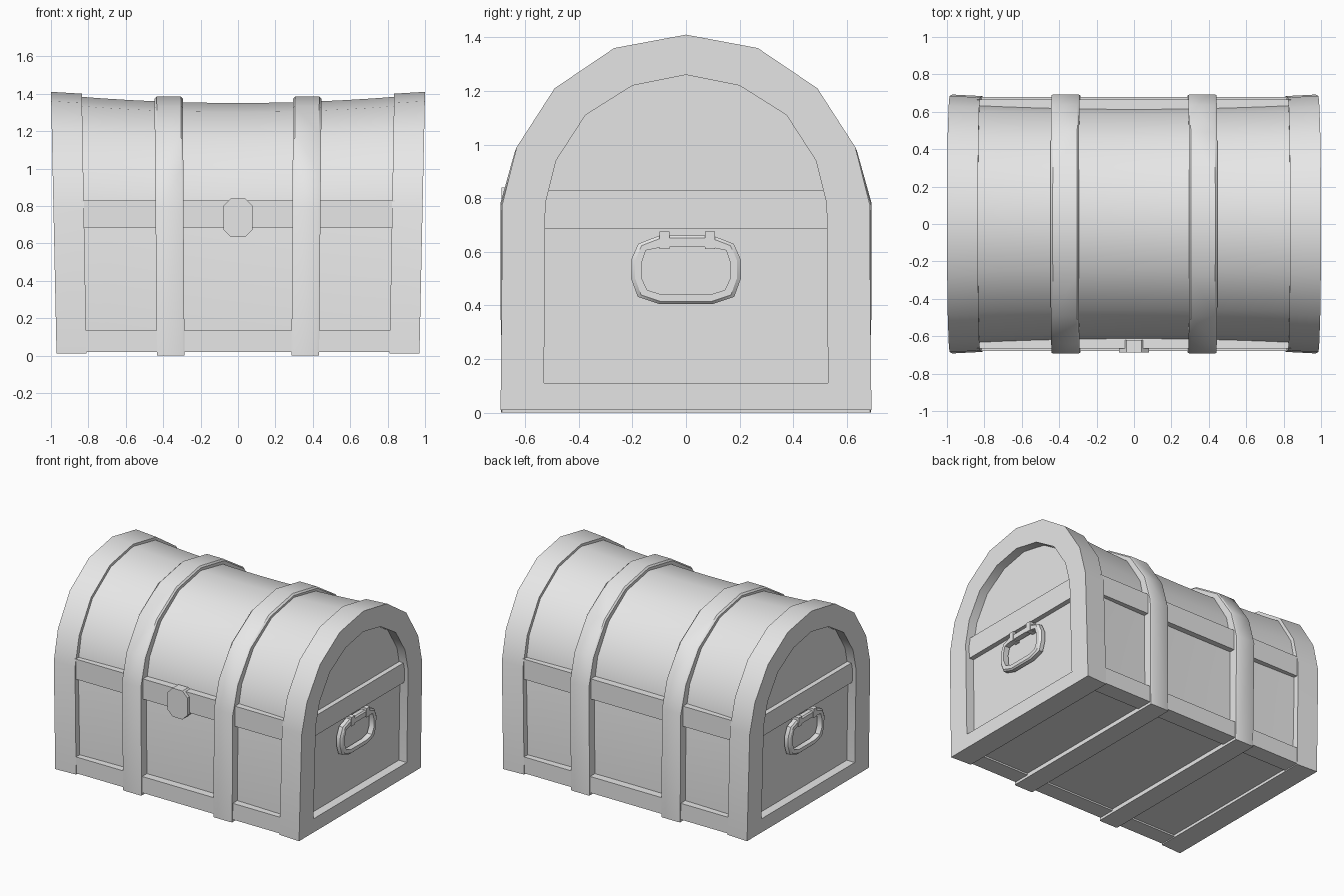
import bpy
import bmesh
import math

if "Cube" in bpy.data.objects:
    bpy.data.objects.remove(bpy.data.objects["Cube"], do_unlink=True)

# Single plain colour
grey = bpy.data.materials.new("plain_grey")
grey.use_nodes = True
grey.diffuse_color = (0.8, 0.8, 0.8, 1)
grey.node_tree.nodes["Principled BSDF"].inputs["Base Color"].default_value = (0.8, 0.8, 0.8, 1)


def lean(p):
    """Widen the chest slightly towards the top."""
    return (p[0] * (0.97 + 0.0213 * p[2]), p[1], p[2])


def loft(name, rings, cap=True):
    """Skin equal rings of points; cap the ends or close the skin on itself."""
    bm = bmesh.new()
    loops = [[bm.verts.new(lean(p)) for p in ring] for ring in rings]
    pairs = list(zip(loops, loops[1:]))
    if cap:
        bm.faces.new(loops[0])
        bm.faces.new(loops[-1])
    else:
        pairs.append((loops[-1], loops[0]))
    for a, b in pairs:
        for i in range(len(a)):
            j = (i + 1) % len(a)
            bm.faces.new((a[i], a[j], b[j], b[i]))
    bmesh.ops.recalc_face_normals(bm, faces=bm.faces)
    mesh = bpy.data.meshes.new(name)
    bm.to_mesh(mesh)
    bm.free()
    mesh.materials.append(grey)
    obj = bpy.data.objects.new(name, mesh)
    bpy.context.collection.objects.link(obj)
    bpy.ops.object.select_all(action="DESELECT")
    obj.select_set(True)
    bpy.context.view_layer.objects.active = obj
    bpy.ops.object.shade_smooth_by_angle(angle=math.radians(32))
    return obj


def mirrored(half):
    """Complete a half outline; points on the centre line stay single."""
    return half + [(-a, b) for a, b in reversed(half) if a > 0]


def ring(x, outline):
    return [(x, y, z) for y, z in outline]


def box(name, x, y, z):
    corners = [(y[0], z[0]), (y[1], z[0]), (y[1], z[1]), (y[0], z[1])]
    return loft(name, [ring(x[0], corners), ring(x[1], corners)])


# Half outlines from the floor to the crown
frame_outer = mirrored([(0.692, 0.01), (0.685, 0.78), (0.632, 0.99),
                        (0.49, 1.21), (0.268, 1.36), (0, 1.41)])
frame_opening = mirrored([(0.53, 0.11), (0.525, 0.78), (0.485, 0.94),
                          (0.375, 1.11), (0.2, 1.22), (0, 1.26)])
band_outline = mirrored([(0.69, 0), (0.693, 0.78), (0.637, 0.98),
                         (0.493, 1.19), (0.267, 1.335), (0, 1.385)])
body_outline = mirrored([(0.64, 0.03), (0.64, 0.8), (0.6, 0.98),
                         (0.468, 1.19), (0.255, 1.335), (0, 1.385)])
handle_outer = mirrored([(0.1, 0.66), (0.178, 0.63), (0.205, 0.57),
                         (0.205, 0.5), (0.18, 0.432), (0.1, 0.405)])
handle_inner = mirrored([(0.09, 0.617), (0.15, 0.605), (0.165, 0.56),
                         (0.165, 0.5), (0.145, 0.457), (0.09, 0.44)])

# Body and saddle-shaped lid
body_rings = []
for i in range(-6, 7):
    x = 0.86 * i / 6
    sag = 1 - 0.025 * (1 - (i / 6) ** 2)
    body_rings.append(ring(x, [(y * sag, z * sag) for y, z in body_outline]))
loft("body_and_lid", body_rings)

for side, s in (("left", 1), ("right", -1)):
    # End frame with a recessed panel
    loft(side + "_end_frame", [
        ring(s * 0.835, [(y * 0.988, 0.01 + (z - 0.01) * 0.993) for y, z in frame_outer]),
        ring(s, frame_outer), ring(s, frame_opening), ring(s * 0.935, frame_opening)])

    # Strap band around the whole chest
    band_in = [(y * 0.995, z * 0.992) for y, z in band_outline]
    loft(side + "_band", [ring(s * 0.295, band_in), ring(s * 0.305, band_outline),
                          ring(s * 0.435, band_outline), ring(s * 0.447, band_in)])

    # Rail across the end panel
    box(side + "_end_rail", (s * 0.92, s * 0.97), (-0.527, 0.527), (0.685, 0.83))

    # Carrying handle and its two brackets
    loft(side + "_handle", [ring(s * 0.945, handle_outer), ring(s * 0.975, handle_outer),
                            ring(s * 0.985, [(y * 0.93, 0.53 + (z - 0.53) * 0.93)
                                             for y, z in handle_outer]),
                            ring(s * 0.985, handle_inner), ring(s * 0.945, handle_inner)],
         cap=False)
    for number, y in enumerate((-0.08, 0.09), 1):
        box(f"{side}_handle_bracket_{number}", (s * 0.925, s * 0.99),
            (y - 0.019, y + 0.019), (0.61, 0.675))

# Front and back rails
for side, s in (("front", -1), ("back", 1)):
    box(side + "_middle_rail", (-0.85, 0.85), (s * 0.58, s * 0.665), (0.685, 0.83))
    box(side + "_bottom_rail", (-0.85, 0.85), (s * 0.56, s * 0.68), (0.018, 0.135))

# Front clasp
clasp = mirrored([(0.04, 0.84), (0.08, 0.8), (0.08, 0.675), (0.04, 0.635)])
loft("front_clasp", [[(x, y, z) for x, z in clasp] for y in (-0.62, -0.688)])
